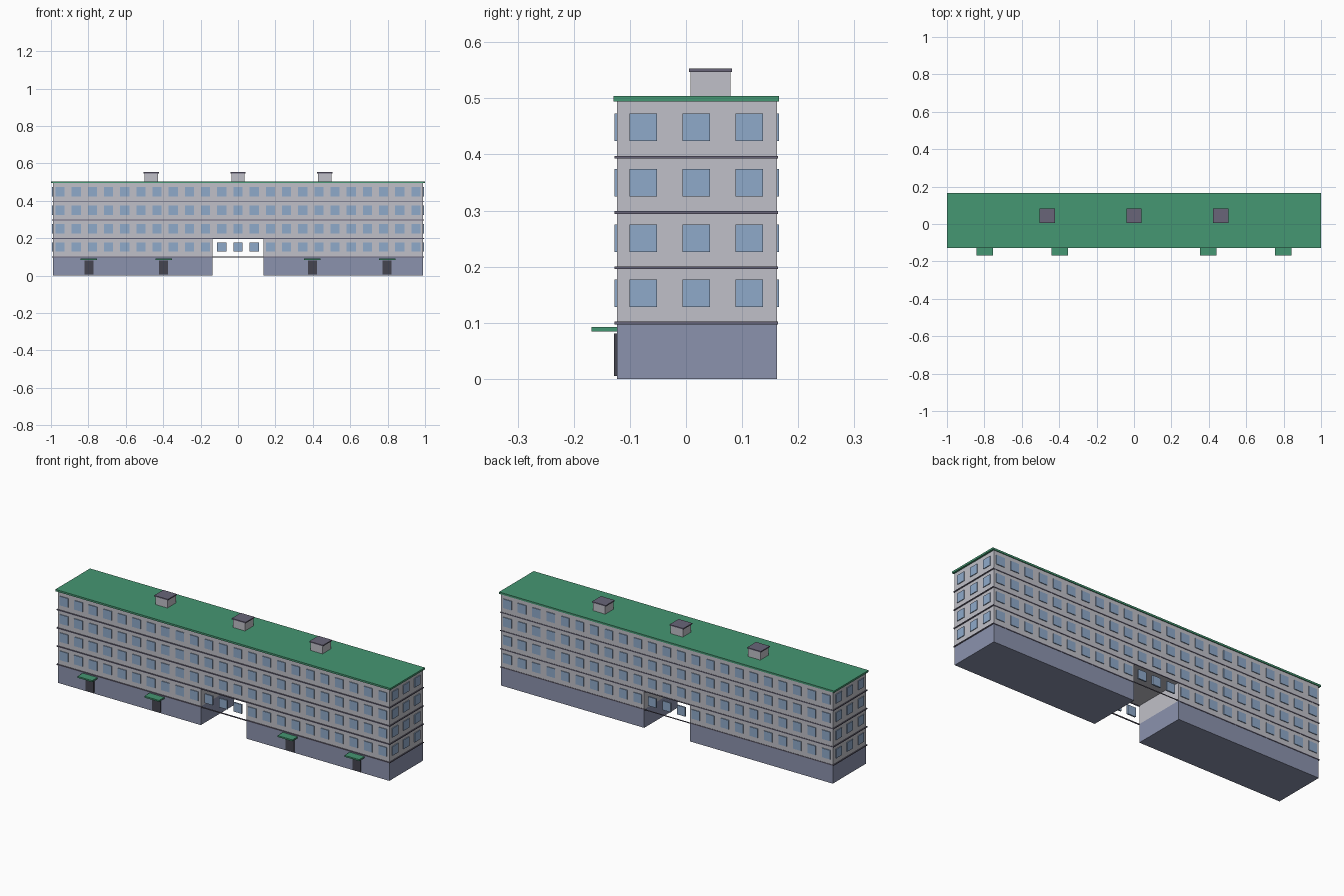
import bpy
import bmesh
from mathutils import Matrix, Vector

if "Cube" in bpy.data.objects:
    bpy.data.objects.remove(bpy.data.objects["Cube"], do_unlink=True)


def make_material(name, rgb):
    mat = bpy.data.materials.new(name)
    mat.use_nodes = True
    mat.diffuse_color = (*rgb, 1)
    mat.node_tree.nodes["Principled BSDF"].inputs["Base Color"].default_value = (*rgb, 1)
    return mat


WALL = make_material("pale grey wall", (0.53, 0.53, 0.58))
BASE = make_material("slate blue base", (0.26, 0.29, 0.42))
GREEN = make_material("green roofing", (0.06, 0.31, 0.17))
TRIM = make_material("purple grey trim", (0.14, 0.13, 0.19))
GLASS = make_material("light blue glass", (0.275, 0.40, 0.59))
DOOR = make_material("dark door", (0.06, 0.06, 0.08))

# Main dimensions
HALF, FRONT, BACK = 0.99, -0.123, 0.162
GROUND, FLOOR, TOP = 0.10, 0.0985, 0.496
PASSAGE = 0.136
PROUD = 0.0045
FLOORS = range(4)


def finish(name, bm, *mats):
    bmesh.ops.recalc_face_normals(bm, faces=bm.faces)
    mesh = bpy.data.meshes.new(name)
    bm.to_mesh(mesh)
    bm.free()
    for mat in mats:
        mesh.materials.append(mat)
    obj = bpy.data.objects.new(name, mesh)
    bpy.context.collection.objects.link(obj)
    return obj


def boxes(name, mat, extents):
    """One object from boxes given as (x0, x1, y0, y1, z0, z1)."""
    bm = bmesh.new()
    for x0, x1, y0, y1, z0, z1 in extents:
        centre = Vector((x0 + x1, y0 + y1, z0 + z1)) / 2
        size = Matrix.Diagonal((x1 - x0, y1 - y0, z1 - z0, 1))
        bmesh.ops.create_cube(bm, size=1, matrix=Matrix.Translation(centre) @ size)
    return finish(name, bm, mat)


# Main body: bridge-shaped profile, with the ground storey coloured by height
ceiling = GROUND + FLOOR
profile = [(-HALF, 0), (-PASSAGE, 0), (-PASSAGE, ceiling), (PASSAGE, ceiling),
           (PASSAGE, 0), (HALF, 0), (HALF, TOP), (-HALF, TOP)]
bm = bmesh.new()
face = bm.faces.new([bm.verts.new((x, FRONT, z)) for x, z in profile])
new = bmesh.ops.extrude_face_region(bm, geom=[face])["geom"]
bmesh.ops.translate(bm, vec=(0, BACK - FRONT, 0),
                    verts=[g for g in new if isinstance(g, bmesh.types.BMVert)])
if face.is_valid and len(bm.faces) == len(profile) + 1:
    bm.faces.new([v for v in face.verts])
bmesh.ops.bisect_plane(bm, geom=bm.verts[:] + bm.edges[:] + bm.faces[:],
                       plane_co=(0, 0, GROUND), plane_no=(0, 0, 1))
for f in bm.faces:
    f.material_index = int(f.calc_center_median().z < GROUND)
finish("building_body", bm, WALL, BASE)

# Roof slab
boxes("roof", GREEN, [(-1, 1, -0.129, 0.166, 0.494, 0.504)])

# Trim bands around each storey, running across the passage
bands = []
for i in FLOORS:
    z0, z1 = GROUND + i * FLOOR - 0.003, GROUND + i * FLOOR + 0.002
    end = HALF + PROUD
    bands += [(-end, end, FRONT - PROUD, FRONT, z0, z1),
              (-end, end, BACK, BACK + 0.002, z0, z1),
              (-end, -HALF, FRONT, BACK, z0, z1),
              (HALF, end, FRONT, BACK, z0, z1)]
boxes("trim_bands", TRIM, bands)

# Windows on the long sides and on the ends
half = 0.0245
long_windows, end_windows = [], []
for i in FLOORS:
    zc = GROUND + i * FLOOR + 0.0525
    z = (zc - half, zc + half)
    for k in range(-11, 12):
        x = k * 0.0865
        for y in (FRONT, BACK):
            long_windows.append((x - half, x + half, y - 0.004, y + 0.004, *z))
    for k in (-1, 0, 1):
        y = 0.0185 + k * 0.0945
        for x in (-HALF, HALF):
            end_windows.append((x - 0.004, x + 0.004, y - half, y + half, *z))
boxes("long_side_windows", GLASS, long_windows)
boxes("end_windows", GLASS, end_windows)

# Entrances: doors with canopies
entrances = (-0.797, -0.398, 0.398, 0.797)
boxes("doors", DOOR, [(x - 0.025, x + 0.025, -0.128, FRONT + 0.002, 0.005, 0.081)
                      for x in entrances])
boxes("door_canopies", GREEN, [(x - 0.044, x + 0.044, -0.168, FRONT, 0.084, 0.092)
                               for x in entrances])

# Roof vents with caps
vents = (-0.463, 0, 0.463)
boxes("roof_vents", WALL, [(x - 0.036, x + 0.036, 0.008, 0.079, 0.502, 0.549)
                           for x in vents])
boxes("vent_caps", TRIM, [(x - 0.041, x + 0.041, 0.005, 0.082, 0.547, 0.553)
                          for x in vents])
